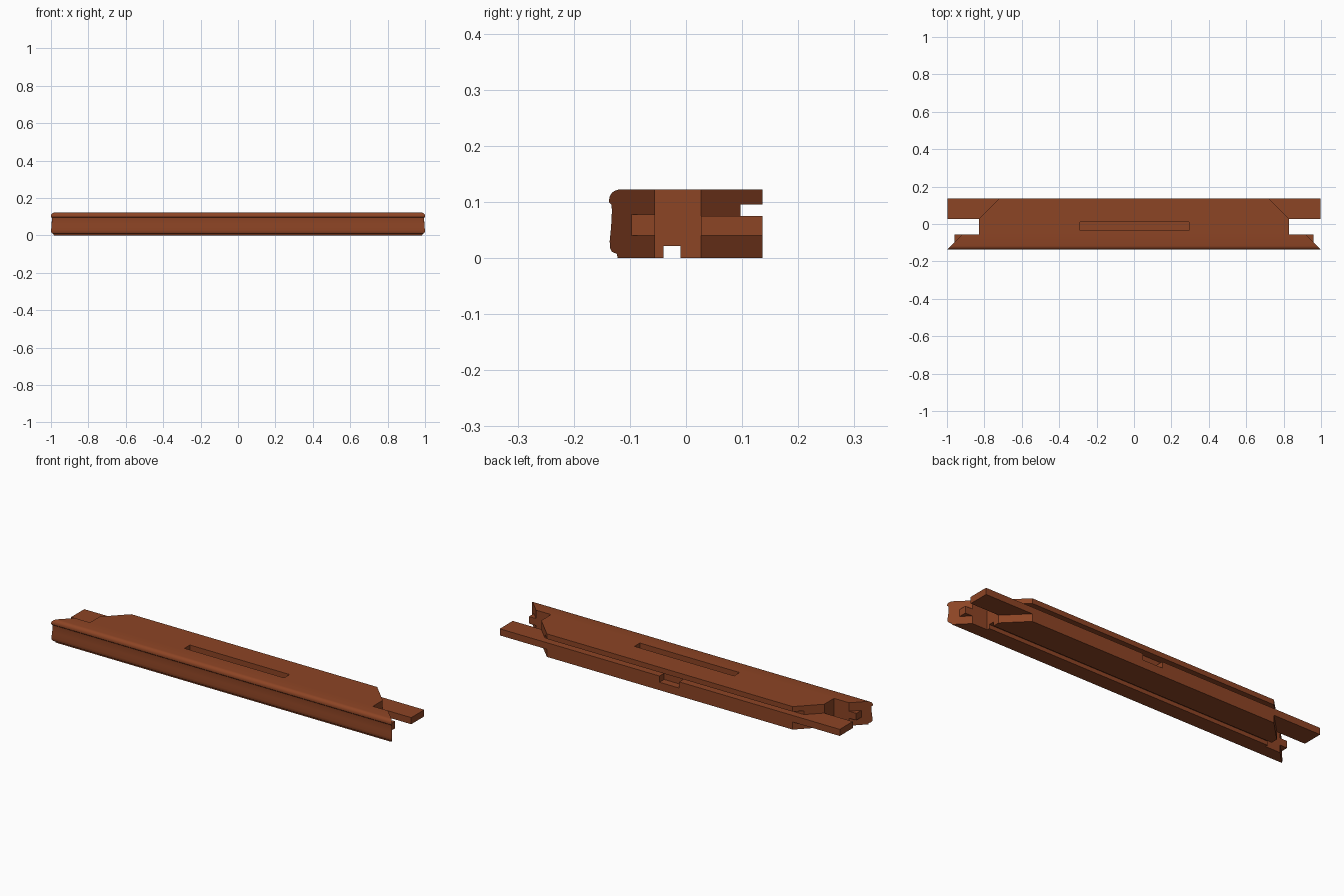
import bpy, bmesh, math

if "Cube" in bpy.data.objects:
    bpy.data.objects.remove(bpy.data.objects["Cube"])

wood = bpy.data.materials.new("red_brown_wood")
wood.diffuse_color = (0.265, 0.058, 0.018, 1)
wood.use_nodes = True
wood.node_tree.nodes["Principled BSDF"].inputs["Base Color"].default_value = wood.diffuse_color


def prism(name, points, to_a, to_b):
    """Solid between two copies of a 2D outline, placed by to_a and to_b."""
    bm = bmesh.new()
    a = [bm.verts.new(to_a(*p)) for p in points]
    b = [bm.verts.new(to_b(*p)) for p in points]
    bm.faces.new(a)
    bm.faces.new(b[::-1])
    n = len(points)
    for i in range(n):
        j = (i + 1) % n
        bm.faces.new((a[j], a[i], b[i], b[j]))
    bmesh.ops.recalc_face_normals(bm, faces=bm.faces)
    mesh = bpy.data.meshes.new(name)
    bm.to_mesh(mesh)
    bm.free()
    mesh.materials.append(wood)
    obj = bpy.data.objects.new(name, mesh)
    bpy.context.collection.objects.link(obj)
    return obj


def box(name, x0, x1, y0, y1, z0, z1):
    return prism(name, [(x0, y0), (x1, y0), (x1, y1), (x0, y1)],
                 lambda x, y: (x, y, z0), lambda x, y: (x, y, z1))


def boolean(target, tool, op):
    """Apply a boolean, then remove the helper."""
    bpy.context.view_layer.objects.active = target
    mod = target.modifiers.new(op, 'BOOLEAN')
    mod.operation, mod.object, mod.solver = op, tool, 'EXACT'
    bpy.ops.object.modifier_apply(modifier=mod.name)
    bpy.data.objects.remove(tool, do_unlink=True)


# Moulded cross-section (y, z) with bottom groove and back groove
nose = [(-0.117 - 0.020 * math.sin(t), 0.104 + 0.018 * math.cos(t))
        for t in [math.pi / 2 * i / 6 for i in range(7)]]
section = nose + [
    (-0.137, 0.099), (-0.133, 0.095), (-0.132, 0.085), (-0.1335, 0.055),
    (-0.136, 0.03), (-0.1355, 0.018), (-0.132, 0.011), (-0.123, 0.007),
    (-0.122, 0), (-0.04, 0), (-0.04, 0.021), (-0.01, 0.021), (-0.01, 0),
    (0.136, 0), (0.136, 0.075), (0.097, 0.075), (0.097, 0.095),
    (0.136, 0.095), (0.136, 0.122)]
rail = prism("sash_rail", section,
             lambda y, z: (-1.1, y, z), lambda y, z: (1.1, y, z))

# Plan outline: mitred front and back ends with a square shoulder
half = [(1.0, -0.137), (0.918, -0.055), (0.83, -0.055), (0.83, 0.027),
        (0.72, 0.137)]
plan = half + [(-x, y) for x, y in reversed(half)]
boolean(rail, prism("plan_cutter", plan, lambda x, y: (x, y, -0.1),
                    lambda x, y: (x, y, 0.3)), 'INTERSECT')

# Long back tenon and short front tenon at each end
for s in (-1, 1):
    for name, x0, x1, y0, y1, z1 in (
            ("back_tenon", 0.68, 0.997, 0.027, 0.136, 0.075),
            ("front_tenon", 0.87, 0.96, -0.099, -0.055, 0.077)):
        xa, xb = sorted((s * x0, s * x1))
        boolean(rail, box(name, xa, xb, y0, y1, 0.04, z1), 'UNION')

# Slot in the top and small notch in the back groove
boolean(rail, box("slot_cutter", -0.29, 0.295, -0.035, 0.011, 0.07, 0.2), 'DIFFERENCE')
boolean(rail, box("notch_cutter", -0.055, 0.06, 0.097, 0.2, 0.042, 0.085), 'DIFFERENCE')

# Smooth the moulding, keep the joinery crisp
bpy.ops.object.select_all(action='DESELECT')
rail.select_set(True)
bpy.context.view_layer.objects.active = rail
bpy.ops.object.shade_smooth_by_angle(angle=math.radians(30))
